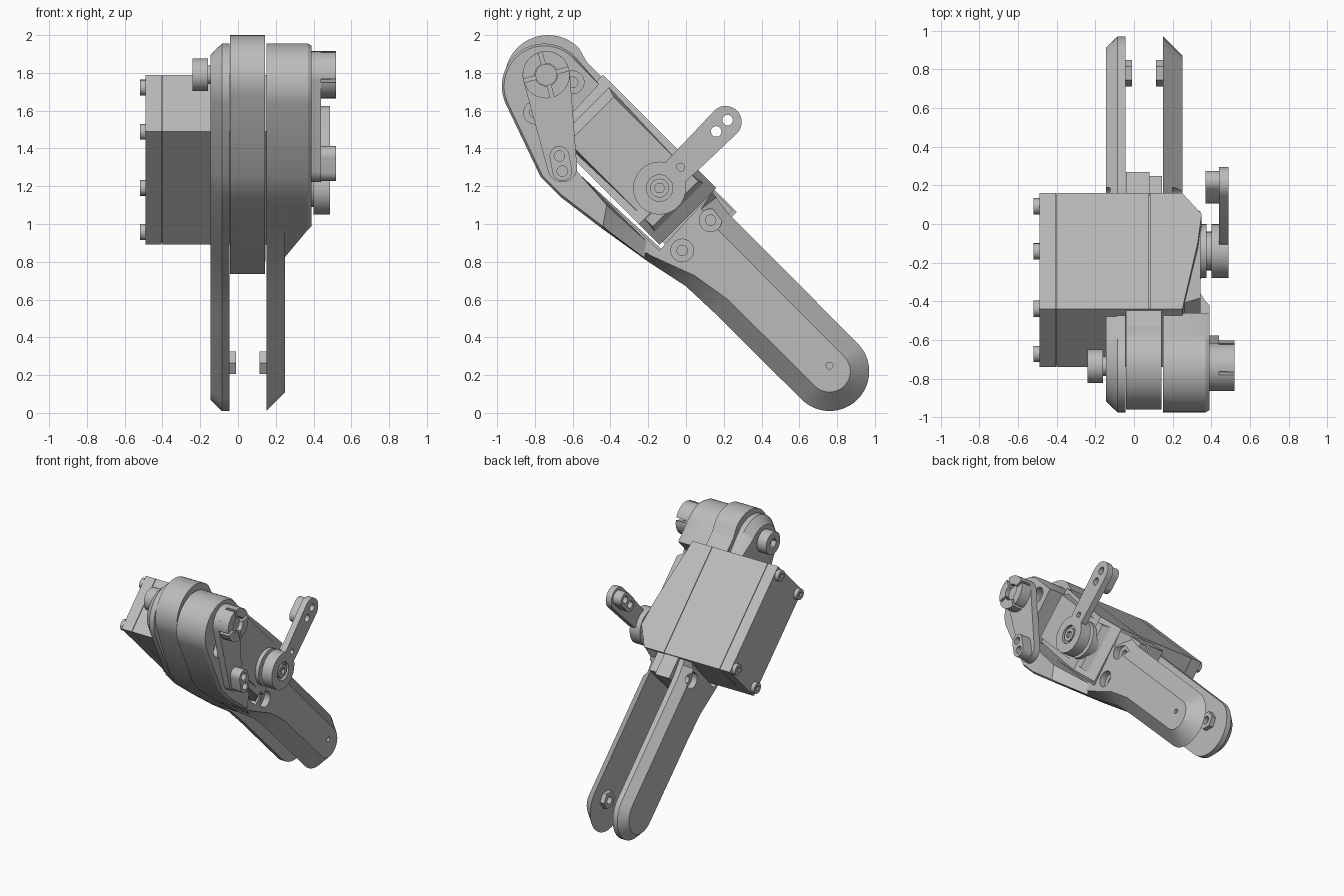
import bpy, bmesh
from math import sin, cos, radians, pi, hypot

if "Cube" in bpy.data.objects:
    bpy.data.objects.remove(bpy.data.objects["Cube"])

grey = bpy.data.materials.new("plain_grey")
grey.use_nodes = True
COLOUR = (0.5, 0.5, 0.5, 1)
grey.diffuse_color = COLOUR
grey.node_tree.nodes["Principled BSDF"].inputs["Base Color"].default_value = COLOUR
parts = []


def loft(name, *sections):
    """Solid through (x, outline) sections, outlines lie in the y-z plane."""
    bm = bmesh.new()
    rings = [[bm.verts.new((x, y, z)) for y, z in pts] for x, pts in sections]
    for a, b in zip(rings, rings[1:]):
        for i in range(len(a)):
            j = (i + 1) % len(a)
            bm.faces.new((a[i], a[j], b[j], b[i]))
    bm.faces.new(rings[0])
    bm.faces.new(rings[-1])
    bmesh.ops.recalc_face_normals(bm, faces=bm.faces)
    me = bpy.data.meshes.new(name)
    bm.to_mesh(me)
    bm.free()
    me.materials.append(grey)
    ob = bpy.data.objects.new(name, me)
    bpy.context.collection.objects.link(ob)
    parts.append(ob)
    return ob


def arc(c, r, a0, a1, n=24):
    return [(c[0] + r * cos(radians(a0 + (a1 - a0) * i / n)),
             c[1] + r * sin(radians(a0 + (a1 - a0) * i / n))) for i in range(n + 1)]


def circle(c, r, n=32):
    return arc(c, r, 0, 360 - 360 / n, n - 1)


def cyl(name, c, r, x0, x1, n=32):
    return loft(name, (x0, circle(c, r, n)), (x1, circle(c, r, n)))


def prism(name, pts, x0, x1):
    return loft(name, (x0, pts), (x1, pts))


def link(c0, r0, c1, r1, n=20):
    """Outline of a rounded tapering link between two circles."""
    from math import atan2, acos, degrees
    dy, dz = c1[0] - c0[0], c1[1] - c0[1]
    a = degrees(atan2(dz, dy))
    b = degrees(acos((r0 - r1) / hypot(dy, dz)))
    return arc(c0, r0, a + b, a + 360 - b, n) + arc(c1, r1, a - b, a + b, n)


def inset(chain, depth):
    """Shift an open counter-clockwise chain inward; depth depends on y."""
    out = []
    for i, (y, z) in enumerate(chain):
        a, b = chain[max(i - 1, 0)], chain[min(i + 1, len(chain) - 1)]
        dy, dz = b[0] - a[0], b[1] - a[1]
        k = depth(y) / hypot(dy, dz)
        out.append((y - dz * k, z + dy * k))
    return out


def cut(ob, *cutters):
    for c in cutters:
        c.hide_render = True
        m = ob.modifiers.new("cut", 'BOOLEAN')
        m.operation, m.solver, m.object = 'DIFFERENCE', 'EXACT', c
    bpy.context.view_layer.update()
    ob.data = bpy.data.meshes.new_from_object(
        ob.evaluated_get(bpy.context.evaluated_depsgraph_get()))
    ob.modifiers.clear()
    for c in cutters:
        parts.remove(c)
        bpy.data.objects.remove(c)


def tilt(s, t):
    """Motor axes (s along, t across) to y, z."""
    return (-0.29 + (s + t) * 0.7071, 1.34 + (t - s) * 0.7071)


def rect(s0, s1, t0, t1):
    return [tilt(s0, t0), tilt(s1, t0), tilt(s1, t1), tilt(s0, t1)]


# Side arms: rounded head, strip below the motor, long leg
HEAD, FOOT = (-0.75, 1.73), (0.76, 0.22)
head_arc = arc(HEAD, 0.225, 40, 205)
belly = [(-0.77, 1.25), (-0.66, 1.14), (-0.45, 0.98)]
belly_end = [(-0.2, 0.8), (0, 0.67), (0.15, 0.53)]
leg = arc(FOOT, 0.21, 225, 405) + [(0.22, 1.06), (0.16, 1.14)]
inner = [(0.14, 1.17), (-0.14, 0.86), (-0.56, 1.26), (-0.72, 1.46), (-0.46, 1.74)]
chain = head_arc + belly + belly_end + leg
thin = inset(chain, lambda y: 0.058)
right_arm = loft("right_arm", (-0.045, chain + inner), (-0.085, chain + inner),
                 (-0.145, thin + inner))
thin = inset(chain, lambda y: 0.1 * min(max((y + 0.4) / 0.55, 0), 1))
left_arm = loft("left_arm", (0.15, chain + inner), (0.25, thin + inner))

# Left head shell tapering down onto the arm
shell = head_arc + belly
left_head = loft("left_head",
                 (0.245, shell + [(-0.22, 0.82), (-0.2, 0.9)] + inner[2:]),
                 (0.37, shell + [(-0.42, 0.97), (-0.4, 1.08)] + inner[2:]),
                 (0.39, inset(shell, lambda y: 0.012) + [(-0.44, 0.99), (-0.42, 1.1)] + inner[2:]))

# Middle head block between the arms
middle = arc((-0.73, 1.77), 0.23, 45, 205) + belly + [(-0.2, 0.8), (-0.08, 0.735), (-0.1, 0.84)]
prism("middle_block", middle + inner[2:], -0.042, 0.142)

# Screw recesses
for arm, x0, x1, y, z in ((left_arm, 0.2, 0.3, 0.13, 1.02), (left_arm, 0.2, 0.3, -0.02, 0.86),
                          (right_arm, -0.2, -0.1, 0.13, 1.02),
                          (left_head, 0.32, 0.45, -0.6, 1.75), (left_head, 0.32, 0.45, -0.8, 1.59)):
    cut(arm, cyl("recess", (y, z), 0.06, x0, x1))
    cut(arm, cyl("bore", (y, z), 0.028, -0.3, 0.45, 16))
cut(left_arm, cyl("pin_hole", (0.76, 0.25), 0.018, 0.2, 0.3, 16))

# Foot pivot nuts and rear shaft
for name, x0, x1 in (("right_nut", -0.05, -0.01), ("left_nut", 0.115, 0.155)):
    nut = cyl(name, (0.78, 0.265), 0.068, x0, x1, 6)
    cut(nut, cyl("nut_bore", (0.78, 0.265), 0.03, x0 - 0.02, x1 + 0.02, 16))
cyl("rear_shaft", (-0.735, 1.79), 0.05, -0.17, -0.1)
shaft = cyl("rear_shaft_cap", (-0.735, 1.79), 0.087, -0.24, -0.16)
cut(shaft, cyl("socket", (-0.735, 1.79), 0.04, -0.3, -0.2, 6))

# Motor: three stacked case sections with fine seams, sloped cover, lugs and screws
L, W = 0.424, 0.212
seam = rect(-L + 0.006, L - 0.006, -W + 0.006, W - 0.006)
prism("motor_core", seam, -0.48, 0.24)
for name, x0, x1 in (("motor_base", -0.49, -0.404), ("motor_body", -0.4, 0.078),
                     ("motor_collar", 0.082, 0.25)):
    prism(name, rect(-L, L, -W, W), x0, x1)
profile = [(-L, 0.25), (0.06, 0.33), (0.27, 0.35), (L, 0.25)]
bm = bmesh.new()
ends = [[bm.verts.new((x, *tilt(s, t))) for s, x in profile] for t in (-W, W)]
for i in range(4):
    j = (i + 1) % 4
    bm.faces.new((ends[0][i], ends[0][j], ends[1][j], ends[1][i]))
for e in ends:
    bm.faces.new(e)
bmesh.ops.recalc_face_normals(bm, faces=bm.faces)
cover = prism("motor_cover", seam, 0, 0.1)
bm.to_mesh(cover.data)
bm.free()
loft("motor_plinth", (0.25, rect(-0.36, 0.38, -0.19, 0.19)), (0.345, rect(-0.3, 0.33, -0.17, 0.17)))
prism("lower_lug", rect(L - 0.02, 0.59, -0.19, 0.2), -0.042, 0.08)
prism("lower_lug_step", rect(L - 0.02, 0.57, -0.19, 0.19), 0.08, 0.145)
prism("upper_lug", rect(-0.6, -L + 0.02, -0.15, 0.2), -0.042, 0.142)
for s in (-1, 1):
    for t in (-1, 1):
        c = tilt(s * 0.375, t * 0.165)
        screw = cyl("case_screw", c, 0.042, -0.52, -0.48, 20)
        cut(screw, cyl("socket", c, 0.02, -0.55, -0.505, 6))

# Output crank on the motor
AXLE, TIP = (-0.14, 1.19), (0.22, 1.55)
EYES = ((0.16, 1.49), TIP)
cyl("output_boss", AXLE, 0.14, 0.3, 0.375)
cyl("output_shaft", AXLE, 0.1, 0.37, 0.45)
crank = prism("output_crank", link((-0.04, 1.29), 0.075, (0.21, 1.54), 0.085), 0.44, 0.488)
hub = cyl("output_hub", AXLE, 0.14, 0.40, 0.488)
cut(hub, cyl("hub_recess", AXLE, 0.07, 0.465, 0.6))
ring = cyl("output_screw", AXLE, 0.05, 0.44, 0.485)
cut(ring, cyl("socket", AXLE, 0.028, 0.465, 0.6, 6))
boss = prism("output_tip_boss", link(EYES[0], 0.055, EYES[1], 0.055), 0.37, 0.442)
for part in (crank, boss):
    cut(part, *[cyl("eye", c, 0.028, 0.3, 0.6, 20) for c in EYES])
cut(crank, cyl("slot", (-0.03, 1.30), 0.022, 0.46, 0.6, 16))

# Upper crank with split clamp hub and double eye
PIVOT = (-0.74, 1.79)
EYES = ((-0.67, 1.36), (-0.655, 1.28))
crank = prism("upper_crank", link(PIVOT, 0.125, (-0.655, 1.3), 0.078), 0.385, 0.44)
boss = prism("upper_tip_boss", link(EYES[0], 0.052, EYES[1], 0.052), 0.435, 0.52)
for part in (crank, boss):
    cut(part, *[cyl("eye", c, 0.028, 0.37, 0.6, 20) for c in EYES])
clamp = cyl("clamp_hub", PIVOT, 0.125, 0.42, 0.52)


def bar(a, half_len, half_w):
    d, n = (cos(a), sin(a)), (-sin(a), cos(a))
    return [(PIVOT[0] + d[0] * u * half_len + n[0] * v * half_w,
             PIVOT[1] + d[1] * u * half_len + n[1] * v * half_w)
            for u, v in ((-1, -1), (1, -1), (1, 1), (-1, 1))]


cut(clamp, cyl("clamp_bore", PIVOT, 0.06, 0.4, 0.6))
for a in (radians(15), radians(105)):
    cut(clamp, prism("split", bar(a, 0.2, 0.01), 0.44, 0.6))
cyl("clamp_shaft", PIVOT, 0.057, 0.38, 0.49)

# Shade curved walls smooth, keep edges crisp
bpy.ops.object.select_all(action='DESELECT')
for ob in parts:
    ob.select_set(True)
bpy.context.view_layer.objects.active = parts[0]
bpy.ops.object.shade_smooth_by_angle(angle=pi / 6)
